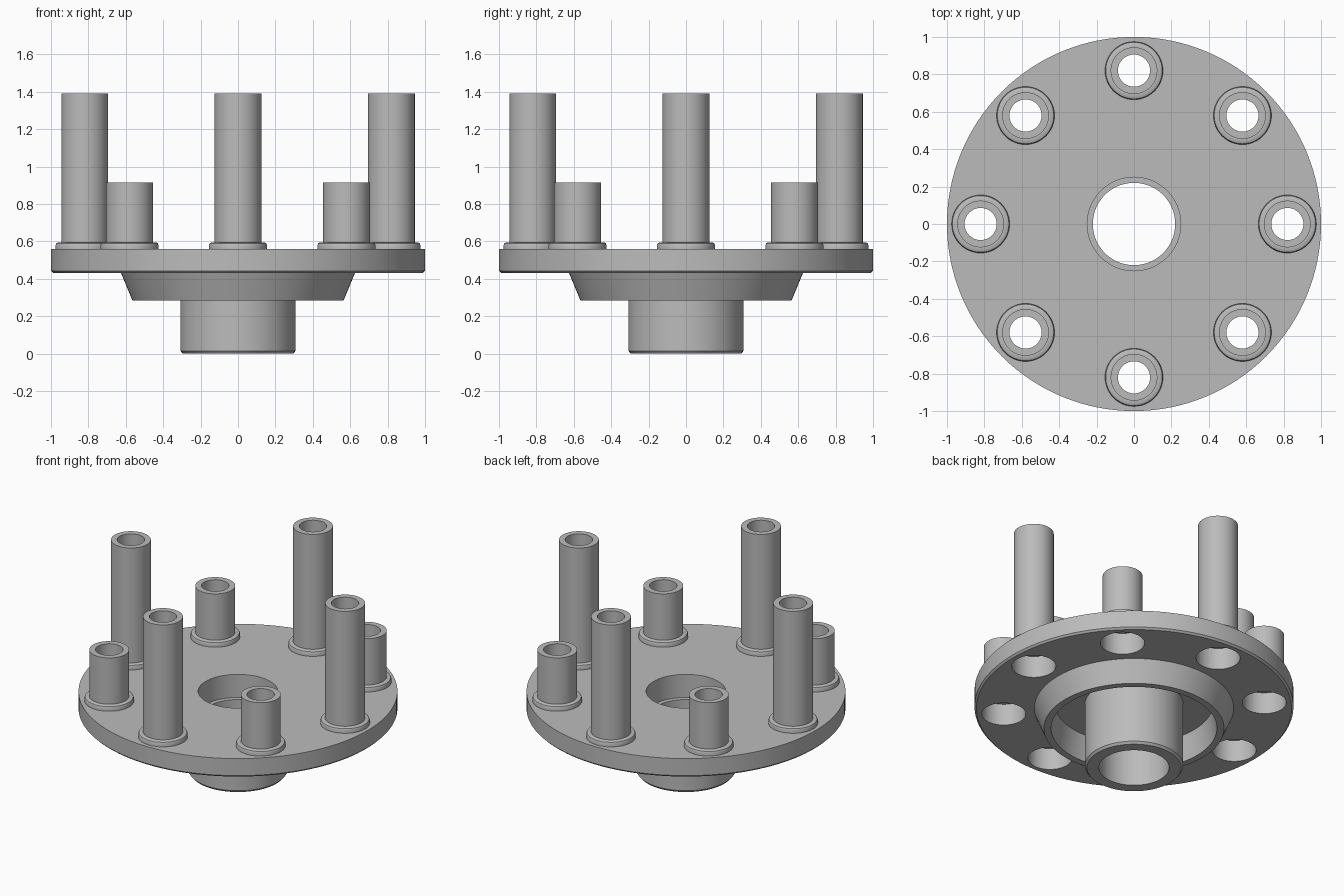
import bpy, bmesh, math

cube = bpy.data.objects.get("Cube")
if cube:
    bpy.data.objects.remove(cube, do_unlink=True)

grey = bpy.data.materials.new("machined grey")
grey.use_nodes = True
grey.diffuse_color = (0.5, 0.5, 0.5, 1)
grey.node_tree.nodes["Principled BSDF"].inputs["Base Color"].default_value = grey.diffuse_color


def lathe(name, profile, sides, location=(0, 0, 0)):
    """Revolve a closed (radius, height) profile around z."""
    bm = bmesh.new()
    rings = []
    for i in range(sides):
        a = math.tau * i / sides
        rings.append([bm.verts.new((r * math.cos(a), r * math.sin(a), z)) for r, z in profile])
    n = len(profile)
    for i in range(sides):
        here, there = rings[i], rings[(i + 1) % sides]
        for j in range(n):
            k = (j + 1) % n
            bm.faces.new((here[j], there[j], there[k], here[k]))
    bmesh.ops.recalc_face_normals(bm, faces=bm.faces[:])
    return finish(name, bm, location)


def finish(name, bm, location=(0, 0, 0)):
    mesh = bpy.data.meshes.new(name)
    bm.to_mesh(mesh)
    bm.free()
    mesh.materials.append(grey)
    obj = bpy.data.objects.new(name, mesh)
    obj.location = location
    bpy.context.collection.objects.link(obj)
    return obj


def select(obj):
    bpy.ops.object.select_all(action='DESELECT')
    obj.select_set(True)
    bpy.context.view_layer.objects.active = obj


def smooth(obj):
    select(obj)
    bpy.ops.object.shade_smooth_by_angle(angle=math.radians(30))


PLATE_TOP, SEAT = 0.56, 0.58
CIRCLE, SOCKET = 0.82, 0.138

# Flange: stepped bore, hub, annular recess, tapered boss and round plate
flange = lathe("flange", [
    (0.25, PLATE_TOP), (0.25, 0.40), (0.22, 0.40), (0.22, 0.0),
    (0.295, 0.0), (0.308, 0.015), (0.308, 0.46),
    (0.495, 0.46), (0.52, 0.285), (0.565, 0.285), (0.625, 0.43),
    (0.988, 0.43), (1.0, 0.442), (1.0, PLATE_TOP)], 128)

# Eight stud positions, tall ones on the axes and short ones between
spots = [(CIRCLE * math.cos(i * math.pi / 4), CIRCLE * math.sin(i * math.pi / 4))
         for i in range(8)]

# Sockets drilled through the plate
bm = bmesh.new()
for x, y in spots:
    made = bmesh.ops.create_cone(bm, cap_ends=True, segments=48, radius1=SOCKET,
                                 radius2=SOCKET, depth=0.4)
    bmesh.ops.translate(bm, verts=made["verts"], vec=(x, y, 0.5))
drill = finish("socket_cutter", bm)
drill.hide_render = True
cut = flange.modifiers.new("sockets", 'BOOLEAN')
cut.operation = 'DIFFERENCE'
cut.solver = 'EXACT'
cut.object = drill
select(flange)
bpy.ops.object.modifier_apply(modifier=cut.name)
bpy.data.objects.remove(drill, do_unlink=True)
smooth(flange)

# Hollow studs with rounded collars
for i, (x, y) in enumerate(spots):
    tall = i % 2 == 0
    top = 1.39 if tall else 0.915
    stud = lathe(f"{'tall' if tall else 'short'}_stud_{i // 2 + 1}", [
        (SOCKET, PLATE_TOP), (0.155, PLATE_TOP), (0.155, 0.58), (0.151, 0.59),
        (0.141, 0.595), (0.125, 0.595), (0.125, top), (0.086, top),
        (0.086, SEAT), (SOCKET, SEAT)], 48, (x, y, 0))
    smooth(stud)
